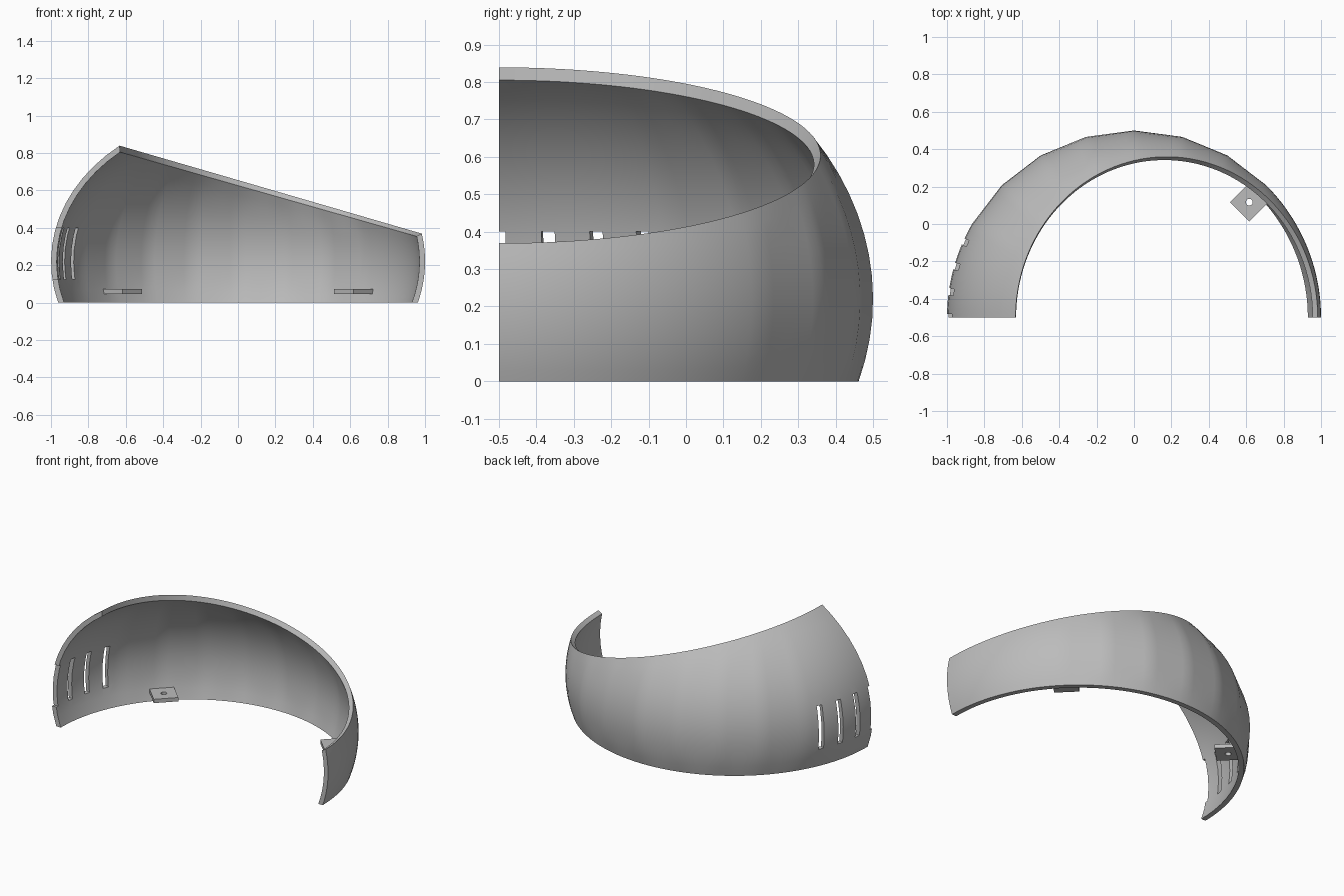
import bpy, bmesh, math
from mathutils import Matrix, Vector

if "Cube" in bpy.data.objects:
    bpy.data.objects.remove(bpy.data.objects["Cube"], do_unlink=True)

grey = bpy.data.materials.new("plain_grey")
grey.use_nodes = True
grey.diffuse_color = (0.5, 0.5, 0.5, 1)
grey.node_tree.nodes["Principled BSDF"].inputs["Base Color"].default_value = (0.5, 0.5, 0.5, 1)

CENTRE_Y, CENTRE_Z = -0.5, 0.22   # centre of the dome
STEPS, ROWS = 72, 12


def make_object(name, bm):
    bmesh.ops.recalc_face_normals(bm, faces=bm.faces[:])
    mesh = bpy.data.meshes.new(name)
    bm.to_mesh(mesh)
    bm.free()
    mesh.materials.append(grey)
    obj = bpy.data.objects.new(name, mesh)
    bpy.context.collection.objects.link(obj)
    return obj


def add_box(bm, size, matrix):
    bmesh.ops.create_cube(bm, size=1, matrix=matrix @ Matrix.Diagonal((*size, 1)))


def cut(obj, cutter):
    """Subtract the cutter, keep the result and drop the cutter."""
    cutter.hide_render = True
    mod = obj.modifiers.new("cut", "BOOLEAN")
    mod.operation, mod.solver, mod.object = "DIFFERENCE", "EXACT", cutter
    bpy.context.view_layer.update()
    graph = bpy.context.evaluated_depsgraph_get()
    mesh = bpy.data.meshes.new_from_object(obj.evaluated_get(graph))
    obj.modifiers.clear()
    obj.data = mesh
    bpy.data.objects.remove(cutter, do_unlink=True)


def around(degrees, radius, z):
    """Frame on the dome wall whose x axis points outward."""
    return (Matrix.Translation((0, CENTRE_Y, z))
            @ Matrix.Rotation(math.radians(degrees), 4, "Z")
            @ Matrix.Translation((radius, 0, 0)))


def facet(degrees):
    """Chord factor giving the back of the dome broad facets."""
    if not 45 <= degrees <= 150:
        return 1.0
    half = 7.5
    return math.cos(math.radians(half)) / math.cos(math.radians(degrees % 15 - half))


def wall_column(degrees, radius, height, rim_z, slope):
    """Points up the ellipsoid from the floor to the slanted rim plane."""
    phi = math.radians(degrees)
    low = math.asin(-CENTRE_Z / height)
    tilt = slope * radius * math.cos(phi)
    high = math.asin((rim_z - CENTRE_Z) / math.hypot(height, tilt)) - math.atan2(tilt, height)
    points = []
    for row in range(ROWS + 1):
        t = row / ROWS
        e = low + (high - low) * t
        fade = min(1.0, 6 * t * (1 - t))
        r = radius * math.cos(e) * (1 + (facet(degrees) - 1) * fade)
        points.append(Vector((r * math.cos(phi), CENTRE_Y + r * math.sin(phi),
                              CENTRE_Z + height * math.sin(e))))
    return points


# Half dome shell with a slanted open top
bm = bmesh.new()
loops = []
for i in range(STEPS + 1):
    angle = 180 * i / STEPS
    outer = wall_column(angle, 1.0, 0.80, 0.655, 0.291)
    inner = wall_column(angle, 0.97, 0.77, 0.626, 0.284)
    loops.append([bm.verts.new(p) for p in outer + inner[::-1]])
count = len(loops[0])
for a, b in zip(loops, loops[1:]):
    for k in range(count):
        n = (k + 1) % count
        bm.faces.new((a[k], a[n], b[n], b[k]))
for end in (loops[0], loops[-1]):
    for k in range(ROWS):
        bm.faces.new((end[k], end[k + 1], end[count - 2 - k], end[count - 1 - k]))
shell = make_object("shell", bm)

# Vent slots on the right side, the first one open at the front edge
bm = bmesh.new()
for i in range(4):
    add_box(bm, (0.3, 0.036, 0.275), around(180 - 8 * i, 0.97, 0.2625))
cut(shell, make_object("slot_cutter", bm))

# Mounting tabs with a screw hole, one on each side
tabs = []
for name, angle in (("left_tab", 45), ("right_tab", 135)):
    place = around(angle, 0.872, 0.06)
    bm = bmesh.new()
    add_box(bm, (0.147, 0.147, 0.025), place)
    tab = make_object(name, bm)
    bm = bmesh.new()
    bmesh.ops.create_cone(bm, cap_ends=True, segments=24, radius1=0.018,
                          radius2=0.018, depth=0.1, matrix=place)
    cut(tab, make_object("hole_cutter", bm))
    tabs.append(tab)

# Smooth shading with crisp edges
bpy.ops.object.select_all(action="DESELECT")
for obj in [shell] + tabs:
    obj.select_set(True)
bpy.context.view_layer.objects.active = shell
bpy.ops.object.shade_smooth_by_angle(angle=math.radians(30))
